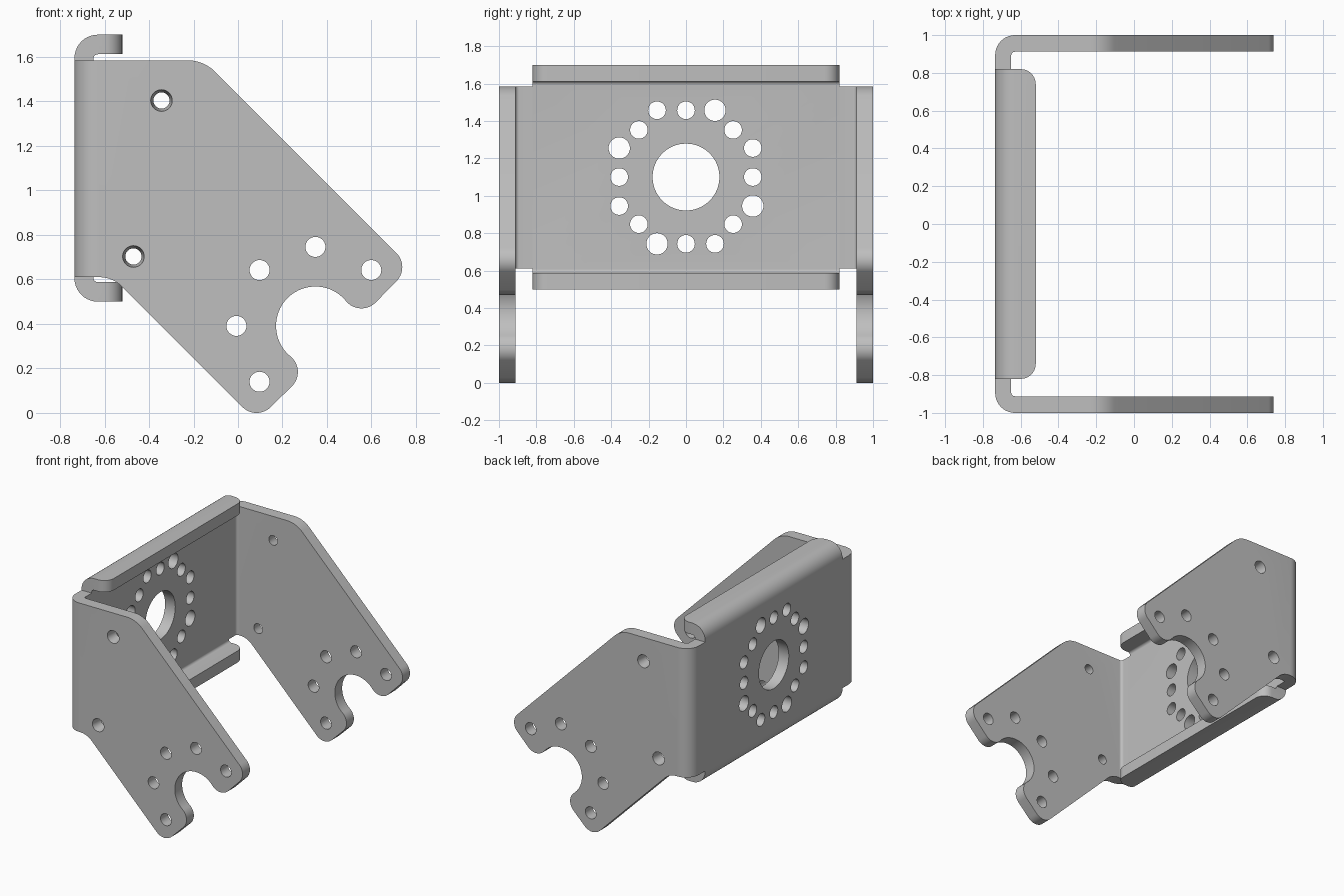
import bpy, bmesh, math
from mathutils import Vector, Matrix

cube = bpy.data.objects.get("Cube")
if cube:
    bpy.data.objects.remove(cube, do_unlink=True)

steel = bpy.data.materials.new("plain_grey_steel")
steel.use_nodes = True
GREY = (0.52, 0.52, 0.52, 1)
steel.diffuse_color = GREY
steel.node_tree.nodes["Principled BSDF"].inputs["Base Color"].default_value = GREY

BACK, FRONT = -0.735, -0.65      # outer and inner face of the back sheet
SIDE, SIDE_IN = 1.0, 0.912       # outer and inner face of the side sheets
NOTCH = 0.82                     # half width of the flanged back sheet
BEND, BEND_IN = 0.105, 0.02


def arc(center, r, a0, a1, n=16):
    angles = [math.radians(a0 + (a1 - a0) * i / n) for i in range(n + 1)]
    return [(center[0] + r * math.cos(a), center[1] + r * math.sin(a)) for a in angles]


def rounded(corners, n=10):
    """Closed outline from (x, y, radius) corners, each replaced by a fillet."""
    out = []
    for i, (x, y, r) in enumerate(corners):
        p = Vector((x, y))
        if r == 0:
            out.append(p)
            continue
        a = (Vector(corners[i - 1][:2]) - p).normalized()
        b = (Vector(corners[(i + 1) % len(corners)][:2]) - p).normalized()
        half = a.angle(b) / 2
        mid = p + (a + b).normalized() * r / math.sin(half)
        start = p + a * r / math.tan(half) - mid
        end = p + b * r / math.tan(half) - mid
        turn = math.atan2(start.x * end.y - start.y * end.x, start.dot(end))
        out += [mid + Matrix.Rotation(turn * k / n, 2) @ start for k in range(n + 1)]
    return out


def new_object(name, bm):
    bmesh.ops.recalc_face_normals(bm, faces=bm.faces)
    mesh = bpy.data.meshes.new(name)
    bm.to_mesh(mesh)
    bm.free()
    mesh.materials.append(steel)
    obj = bpy.data.objects.new(name, mesh)
    bpy.context.collection.objects.link(obj)
    return obj


def prism(outline, place, lo, hi):
    bm = bmesh.new()
    face = bm.faces.new([bm.verts.new(place(p[0], p[1], lo)) for p in outline])
    top = bmesh.ops.extrude_face_region(bm, geom=[face])["geom"]
    shift = Vector(place(0, 0, hi)) - Vector(place(0, 0, lo))
    bmesh.ops.translate(bm, vec=shift, verts=[v for v in top if isinstance(v, bmesh.types.BMVert)])
    return bm


def drills(holes, axis):
    """One cutter from (centre, start radius, end radius, depth) entries."""
    bm = bmesh.new()
    turn = Vector((0, 0, 1)).rotation_difference(Vector(axis)).to_matrix().to_4x4()
    for pos, r1, r2, depth in holes:
        bmesh.ops.create_cone(bm, cap_ends=True, segments=40, radius1=r1, radius2=r2,
                              depth=depth, matrix=Matrix.Translation(pos) @ turn)
    return new_object("cutter", bm)


def boolean(obj, cutter, operation):
    cutter.hide_render = True
    mod = obj.modifiers.new("cut", "BOOLEAN")
    mod.operation, mod.solver, mod.object = operation, "EXACT", cutter
    graph = bpy.context.evaluated_depsgraph_get()
    mesh = bpy.data.meshes.new_from_object(obj.evaluated_get(graph))
    obj.modifiers.clear()
    obj.data = mesh
    bpy.data.objects.remove(cutter, do_unlink=True)


def finish(obj):
    bpy.ops.object.select_all(action="DESELECT")
    bpy.context.view_layer.objects.active = obj
    obj.select_set(True)
    bpy.ops.object.shade_smooth_by_angle(angle=math.radians(30))


# Back sheet with its top and bottom flanges, a C section
LOW, HIGH, GAUGE, LIP = 0.5, 1.7, 0.088, -0.52
section = rounded([(LIP, LOW, 0), (LIP, LOW + GAUGE, 0), (FRONT, LOW + GAUGE, BEND_IN),
                   (FRONT, HIGH - GAUGE, BEND_IN), (LIP, HIGH - GAUGE, 0),
                   (LIP, HIGH, 0), (BACK, HIGH, BEND), (BACK, LOW, BEND)])
bm = prism(section, lambda a, b, t: (a, t, b), -NOTCH, NOTCH)
lip_corners = [e for e in bm.edges
               if all(v.co.x > LIP - 0.01 for v in e.verts)
               and abs(e.verts[0].co.y - e.verts[1].co.y) < 0.01]
bmesh.ops.bevel(bm, geom=lip_corners, offset=0.08, segments=8, profile=0.5, affect="EDGES")
back = new_object("flanged_back_plate", bm)

# Large centre hole and the ring of small and large holes
centre = Vector((BACK, 0, 1.1))
holes = [(centre, 0.179, 0.179, 0.4)]
for k in range(4):
    quarter = Matrix.Rotation(k * math.pi / 2, 3, "X")
    for y, z, r in [(0, 0.357, 0.047), (0.155, 0.357, 0.057),
                    (-0.155, 0.357, 0.047), (0.252, 0.252, 0.047)]:
        holes.append((centre + quarter @ Vector((0, y, z)), r, r, 0.4))
boolean(back, drills(holes, (1, 0, 0)), "DIFFERENCE")
finish(back)

# Side outline: a slanted arm with a round mouth between two lobes
MOUTH, MOUTH_R, LOBE_R, EDGE = (0.348, 0.391), 0.177, 0.09, 0.117
reach = MOUTH_R + LOBE_R
tilt = math.degrees(math.asin((EDGE - LOBE_R) / reach))
a1, a2 = 225 + tilt, 45 - tilt
lobe1 = arc(MOUTH, reach, a1, a1, 1)[0]
lobe2 = arc(MOUTH, reach, a2, a2, 1)[0]
mouth = (arc(lobe1, LOBE_R, -45, a1 - 180) + arc(MOUTH, MOUTH_R, a1, a2, 40)[1:-1]
         + arc(lobe2, LOBE_R, a2 + 180, 315))
outline = rounded([(-0.85, 0.61, 0), (-0.564, 0.61, 0.14), (0.083, -0.037, 0.09)]
                  + [(x, z, 0) for x, z in mouth]
                  + [(0.775, 0.656, 0.09), (-0.154, 1.585, 0.18), (-0.85, 1.585, 0)])

for name, s in (("front_side_plate", -1), ("rear_side_plate", 1)):
    # Bent L sheet trimmed to the side outline
    sheet = rounded([(BACK, s * NOTCH, 0), (BACK, s * SIDE, BEND), (0.9, s * SIDE, 0),
                     (0.9, s * SIDE_IN, 0), (FRONT, s * SIDE_IN, BEND_IN),
                     (FRONT, s * NOTCH, 0)])
    plate = new_object(name, prism(sheet, lambda a, b, t: (a, b, t), -0.2, 1.9))
    trim = new_object("trim", prism(outline, lambda a, b, t: (a, t, b), s * 0.7, s * 1.2))
    boolean(plate, trim, "INTERSECT")

    # Bolt ring around the mouth and two holes tapering inward
    mid = s * (SIDE + SIDE_IN) / 2
    holes = [(Vector((x, mid, z)), 0.045, 0.045, 0.3)
             for x, z in arc(MOUTH, 0.355, 45, 225, 4)]
    holes += [(Vector((x, mid, z)), 0.035, 0.05, 0.11)
              for x, z in ((-0.344, 1.404), (-0.47, 0.703))]
    boolean(plate, drills(holes, (0, s, 0)), "DIFFERENCE")
    finish(plate)
